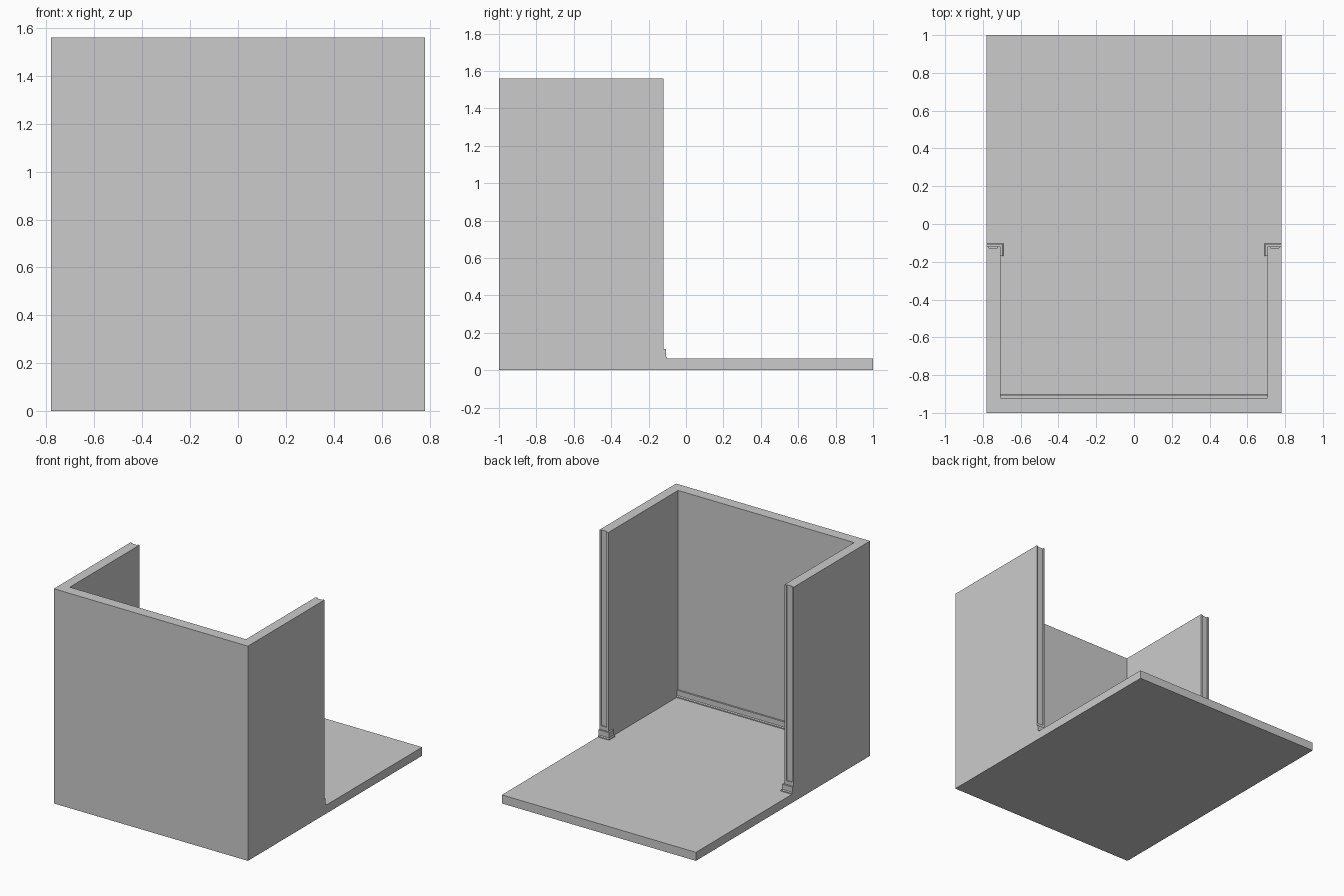
import bpy, bmesh

if "Cube" in bpy.data.objects:
    bpy.data.objects.remove(bpy.data.objects["Cube"])

W, WI = 0.78, 0.708        # outer and inner half widths
END, BACK = -0.12, -0.92   # open end of side walls, inner face of the full wall
FLOOR, TOP = 0.062, 1.56


def loft(name, rings):
    """Closed solid through a stack of (outline, z) rings."""
    bm = bmesh.new()
    loops = [[bm.verts.new((x, y, z)) for x, y in pts] for pts, z in rings]
    n = len(loops[0])
    for a, b in zip(loops, loops[1:]):
        for i in range(n):
            j = (i + 1) % n
            bm.faces.new((a[i], a[j], b[j], b[i]))
    bm.faces.new(loops[0])
    bm.faces.new(loops[-1])
    bmesh.ops.recalc_face_normals(bm, faces=bm.faces)
    me = bpy.data.meshes.new(name)
    bm.to_mesh(me)
    bm.free()
    ob = bpy.data.objects.new(name, me)
    bpy.context.collection.objects.link(ob)
    return ob


def rect(x0, x1, y0, y1):
    return [(x0, y0), (x1, y0), (x1, y1), (x0, y1)]


# Floor slab
slab = rect(-W, W, -1, 1)
loft("floor", [(slab, 0), (slab, FLOOR)])

# U-shaped walls
u = [(-W, -1), (W, -1), (W, END), (WI, END),
     (WI, BACK), (-WI, BACK), (-WI, END), (-W, END)]
walls = loft("walls", [(u, FLOOR), (u, TOP)])

# Skirting profile: (projection from wall, height)
profile = [(0.018, FLOOR), (0.018, 0.069), (0.012, 0.075), (0.012, 0.113)]


def wrap(s, d):
    """L-shaped outline wrapping the end of one side wall."""
    pts = [(W, END), (W, END + d), (WI - d, END + d),
           (WI - d, -0.17), (WI, -0.17), (WI, END)]
    return [(s * x, y) for x, y in pts]


for s, side in ((-1, "left"), (1, "right")):
    # Base block around the wall end
    loft(side + "_base_block", [(wrap(s, d), z) for d, z in profile])
    # Recessed panel in the wall end, open at the top
    cut = rect(s * 0.722, s * 0.767, END - 0.008, END + 0.05)
    cutter = loft(side + "_recess_cutter", [(cut, 0.14), (cut, TOP + 0.1)])
    cutter.hide_render = True
    cutter.hide_set(True)
    mod = walls.modifiers.new(side + "_recess", 'BOOLEAN')
    mod.operation = 'DIFFERENCE'
    mod.solver = 'EXACT'
    mod.object = cutter

# Skirting along the full wall
loft("skirting", [(rect(-WI, WI, BACK, BACK + d), z) for d, z in profile])
